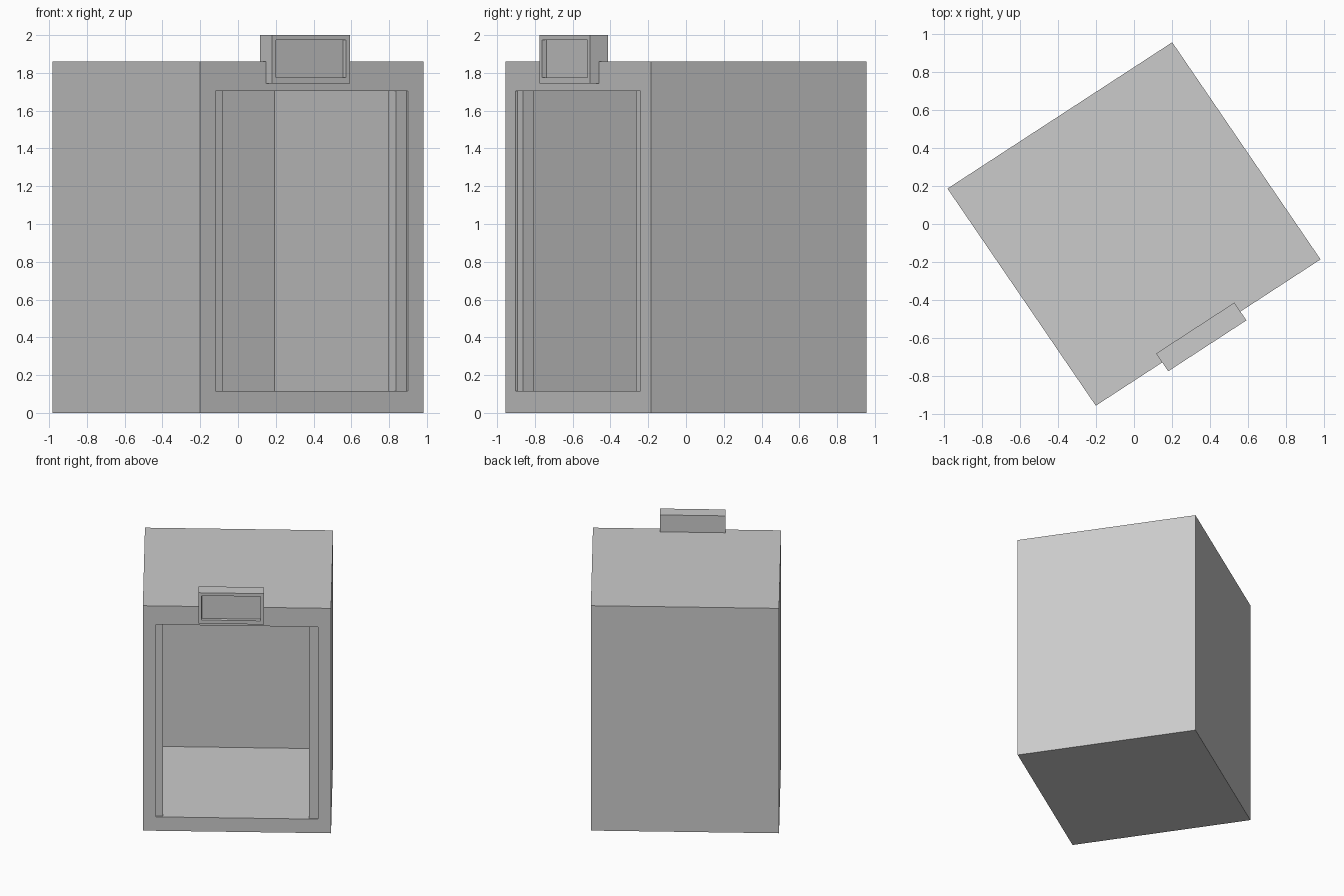
import bpy, bmesh
from mathutils import Matrix, Vector

if "Cube" in bpy.data.objects:
    bpy.data.objects.remove(bpy.data.objects["Cube"])

# Local frame: s along the front, t into the depth, z up (the cabinet stands turned)
W, D, H = 1.411, 1.384, 1.86
U = Vector((0.8384, 0.5457, 0))
V = Vector((-0.5642, 0.8257, 0))
O = -(U * W + V * D) / 2
FRAME = Matrix(((U.x, V.x, 0, O.x), (U.y, V.y, 0, O.y), (0, 0, 1, 0), (0, 0, 0, 1)))


def box(name, s, t, z, opening=None):
    """Box from ranges; opening = (s range, z range, depth) cut into the front."""
    bm = bmesh.new()
    bmesh.ops.create_cube(bm, size=1)
    for v in bm.verts:
        v.co = [r[0] if c < 0 else r[1] for c, r in zip(v.co, (s, t, z))]
    if opening:
        os, oz, depth = opening
        bm.normal_update()
        front = min(bm.faces, key=lambda f: f.calc_center_median().y)
        bmesh.ops.inset_individual(bm, faces=[front], thickness=0.01)
        mid_s, mid_z = sum(s) / 2, sum(z) / 2
        for v in front.verts:
            v.co = (os[v.co.x > mid_s], t[0], oz[v.co.z > mid_z])
        ext = bmesh.ops.extrude_discrete_faces(bm, faces=[front])
        bmesh.ops.translate(bm, verts=ext["faces"][0].verts, vec=(0, depth, 0))
    bm.transform(FRAME)
    bmesh.ops.recalc_face_normals(bm, faces=bm.faces)
    me = bpy.data.meshes.new(name)
    bm.to_mesh(me)
    bm.free()
    ob = bpy.data.objects.new(name, me)
    bpy.context.collection.objects.link(ob)
    return ob


# Main body with its deep front cavity
CZ = (0.115, 1.705)
box("cabinet", (0, W), (0, D), (0, H), ((0.097, 1.313), CZ, 1.25))

# Upright posts on both sides of the opening
for side, s in (("left", (0.097, 0.15)), ("right", (1.246, 1.313))):
    box(side + "_post", s, (0.013, 0.083), CZ)

# Shallow display box over the opening
box("top_display", (0.417, 0.908), (-0.056, 0.057), (1.745, 2.0),
    ((0.442, 0.883), (1.775, 1.975), 0.028))
